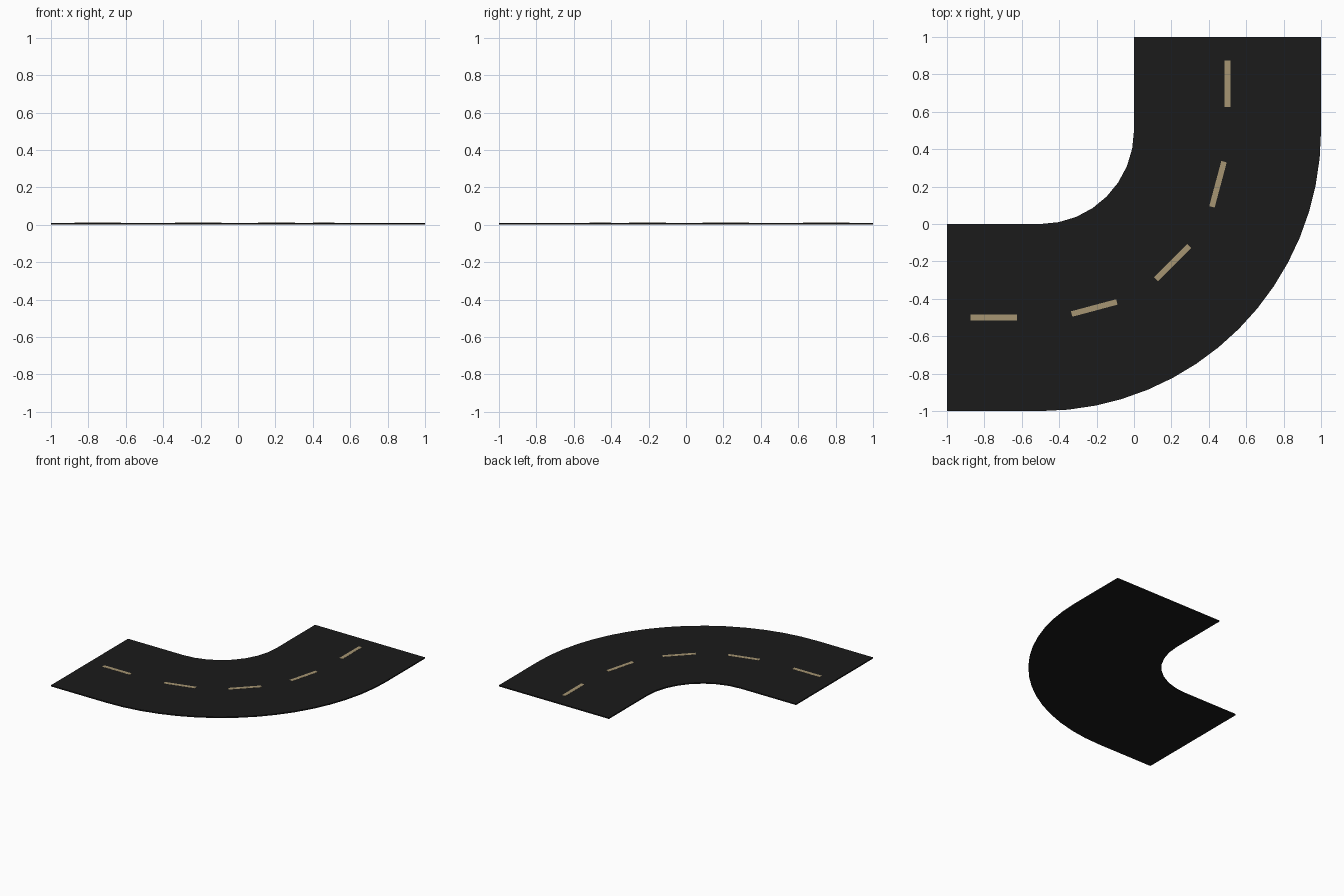
import bpy, bmesh
from math import sin, cos, pi, radians

if "Cube" in bpy.data.objects:
    bpy.data.objects.remove(bpy.data.objects["Cube"])

THICK = 0.01
CX, CY = -0.5, 0.5      # bend centre


def material(name, color):
    m = bpy.data.materials.new(name)
    m.diffuse_color = (*color, 1)
    m.use_nodes = True
    m.node_tree.nodes["Principled BSDF"].inputs["Base Color"].default_value = m.diffuse_color
    return m


def slab(name, outline, z0, z1, mat):
    """Extrude a flat outline between two heights."""
    bm = bmesh.new()
    face = bm.faces.new([bm.verts.new((x, y, z0)) for x, y in outline])
    ext = bmesh.ops.extrude_face_region(bm, geom=[face])
    for v in ext["geom"]:
        if isinstance(v, bmesh.types.BMVert):
            v.co.z = z1
    bmesh.ops.recalc_face_normals(bm, faces=bm.faces)
    me = bpy.data.meshes.new(name)
    bm.to_mesh(me)
    bm.free()
    me.materials.append(mat)
    ob = bpy.data.objects.new(name, me)
    bpy.context.collection.objects.link(ob)
    return ob


def arc(radius, n):
    return [(CX + radius * sin(i * pi / 2 / n), CY - radius * cos(i * pi / 2 / n))
            for i in range(n + 1)]


asphalt = material("asphalt", (0.011, 0.011, 0.011))
paint = material("paint", (0.38, 0.30, 0.17))

# Road surface: straight lead-in, quarter bend, straight lead-out
outline = [(-1, -1)] + arc(1.5, 16) + [(1, 1), (0, 1)] + arc(0.5, 8)[::-1] + [(-1, 0)]
slab("road", outline, 0, THICK, asphalt)

# Centre line dashes: midpoint and heading
dashes = [(-0.75, -0.5, 0), (-0.2125, -0.449, 15), (0.207, -0.207, 45),
          (0.449, 0.2125, 75), (0.5, 0.75, 90)]
for i, (x, y, deg) in enumerate(dashes):
    c, s = cos(radians(deg)), sin(radians(deg))
    corners = [(-0.125, -0.015), (0.125, -0.015), (0.125, 0.015), (-0.125, 0.015)]
    slab(f"centre_dash_{i + 1}", [(x + u * c - v * s, y + u * s + v * c) for u, v in corners],
         THICK - 0.002, THICK + 0.001, paint)
